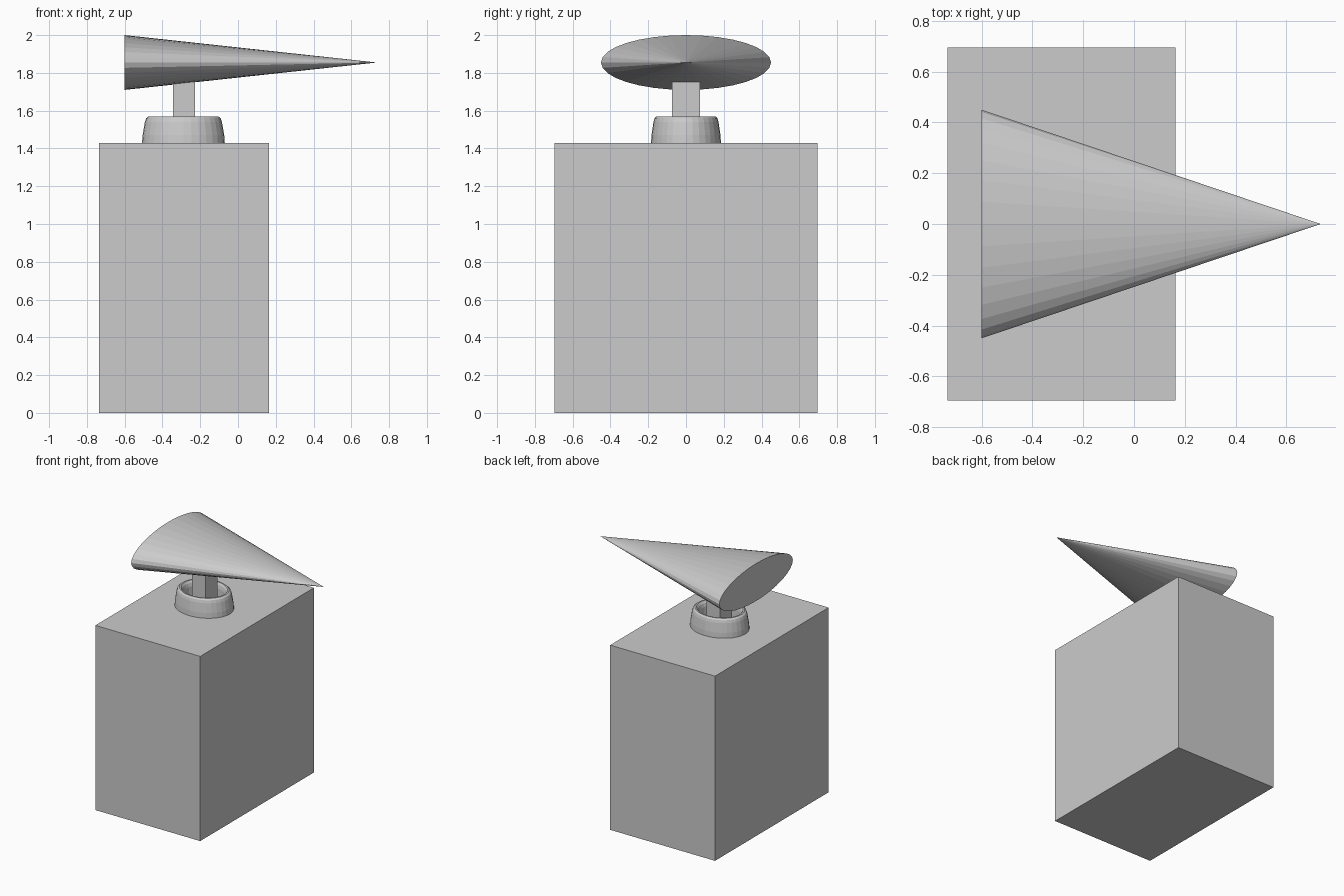
import bpy, bmesh, math

if "Cube" in bpy.data.objects:
    bpy.data.objects.remove(bpy.data.objects["Cube"])


def finish(name, bm):
    bmesh.ops.recalc_face_normals(bm, faces=bm.faces[:])
    me = bpy.data.meshes.new(name)
    bm.to_mesh(me)
    bm.free()
    ob = bpy.data.objects.new(name, me)
    bpy.context.collection.objects.link(ob)
    return ob


def box(name, lo, hi):
    bm = bmesh.new()
    bmesh.ops.create_cube(bm, size=1)
    for v in bm.verts:
        v.co = [(a + b) / 2 + c * (b - a) for a, b, c in zip(lo, hi, v.co)]
    return finish(name, bm)


def lathe(name, profile, centre, y_scale, n=32):
    # closed profile of (radius, z) spun into an oval ring
    bm = bmesh.new()
    rings = []
    for i in range(n):
        a = 2 * math.pi * i / n
        rings.append([bm.verts.new((centre + r * math.cos(a),
                                    r * y_scale * math.sin(a), z)) for r, z in profile])
    m = len(profile)
    for i in range(n):
        p, q = rings[i], rings[(i + 1) % n]
        for j in range(m):
            k = (j + 1) % m
            bm.faces.new((p[j], q[j], q[k], p[k]))
    return finish(name, bm)


# Bottle body and pump stem
box("body", (-0.735, -0.695, 0), (0.163, 0.695, 1.43))
box("pump_stem", (-0.344, -0.074, 1.43), (-0.228, 0.074, 1.80))

# Hollow oval collar around the stem
lathe("collar", [(0.219, 1.43), (0.216, 1.47), (0.204, 1.54), (0.197, 1.56), (0.184, 1.57),
                 (0.172, 1.57), (0.16, 1.555), (0.152, 1.53), (0.145, 1.43)], -0.289, 0.845)

# Flattened cone nozzle lying along x
bm = bmesh.new()
n = 32
tip = bm.verts.new((0.735, 0, 1.855))
rim = [bm.verts.new((-0.6, 0.45 * math.cos(2 * math.pi * i / n),
                     1.855 + 0.145 * math.sin(2 * math.pi * i / n))) for i in range(n)]
bm.faces.new(rim)
for i in range(n):
    bm.faces.new((rim[i], rim[(i + 1) % n], tip))
finish("nozzle", bm)
